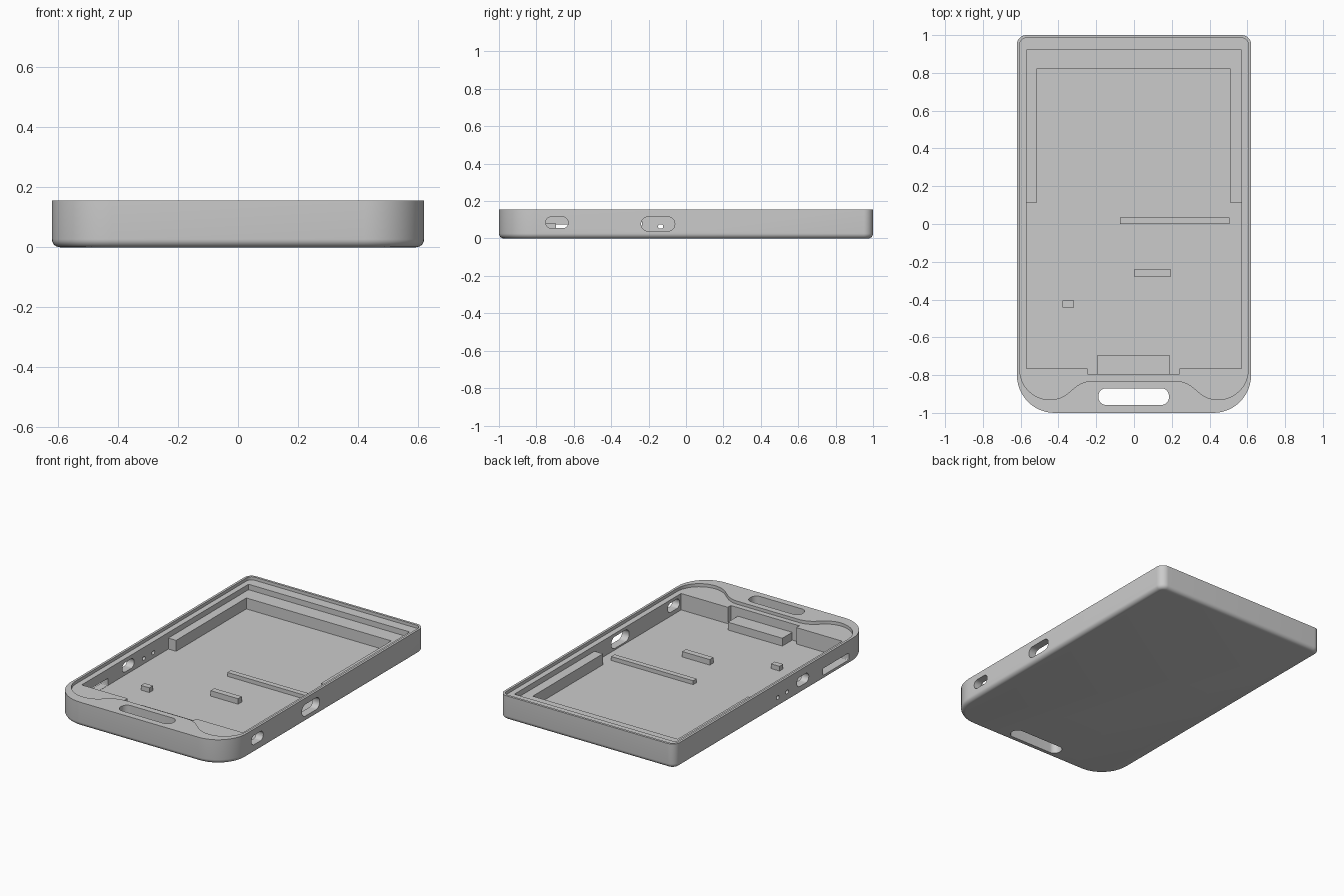
import bpy
import bmesh
import math
from mathutils import Vector

cube = bpy.data.objects.get("Cube")
if cube:
    bpy.data.objects.remove(cube, do_unlink=True)

grey = bpy.data.materials.new("plain grey")
grey.use_nodes = True
COLOUR = (0.6, 0.6, 0.6, 1)
grey.diffuse_color = COLOUR
grey.node_tree.nodes["Principled BSDF"].inputs["Base Color"].default_value = COLOUR


def rounded(corners, steps=12):
    """Polygon of (x, y, radius) corners with each corner turned into an arc."""
    out = []
    for i, (x, y, r) in enumerate(corners):
        p = Vector((x, y))
        if r == 0:
            out.append(p)
            continue
        u = (Vector(corners[i - 1][:2]) - p).normalized()
        v = (Vector(corners[(i + 1) % len(corners)][:2]) - p).normalized()
        half = u.angle(v) / 2
        centre = p + (u + v).normalized() * r / math.sin(half)
        reach = r / math.tan(half)
        a, b = p + u * reach - centre, p + v * reach - centre
        for k in range(steps + 1):
            # Spherical blend of the two radii
            t, sweep = k / steps, math.pi - 2 * half
            blend = a * math.sin((1 - t) * sweep) + b * math.sin(t * sweep)
            out.append(centre + blend / math.sin(sweep))
    return out


def rect(x0, x1, y0, y1, r=0):
    return rounded([(x0, y0, r), (x1, y0, r), (x1, y1, r), (x0, y1, r)])


def loft(name, layers, sideways=False):
    """Solid through (outline, height) layers; sideways runs it along x."""
    bm = bmesh.new()
    rings = []
    for outline, h in layers:
        rings.append([bm.verts.new((h, a, b) if sideways else (a, b, h)) for a, b in outline])
    for low, high in zip(rings, rings[1:]):
        for i in range(len(low)):
            bm.faces.new((low[i - 1], low[i], high[i], high[i - 1]))
    bm.faces.new(rings[0])
    bm.faces.new(rings[-1])
    bmesh.ops.recalc_face_normals(bm, faces=bm.faces)
    mesh = bpy.data.meshes.new(name)
    bm.to_mesh(mesh)
    bm.free()
    mesh.materials.append(grey)
    obj = bpy.data.objects.new(name, mesh)
    bpy.context.collection.objects.link(obj)
    return obj


def prism(name, outline, lo, hi, sideways=False):
    return loft(name, [(outline, lo), (outline, hi)], sideways)


def cut(target, cutter):
    cutter.hide_render = True
    mod = target.modifiers.new("cut", "BOOLEAN")
    mod.operation = "DIFFERENCE"
    mod.solver = "EXACT"
    mod.object = cutter
    bpy.context.view_layer.objects.active = target
    bpy.ops.object.modifier_apply(modifier=mod.name)
    bpy.data.objects.remove(cutter, do_unlink=True)


W, TOP, FLOOR, STEP = 0.62, 0.155, 0.03, 0.135


# Outer tray: tight back corners, broad front corners, rounded bottom edge
def tray_outline(d):
    w, l = W - d, 1 - d
    return rounded([(-w, -l, 0.2 - d), (w, -l, 0.2 - d), (w, l, 0.05 - d), (-w, l, 0.05 - d)])


F = 0.027
layers = []
for k in range(7):
    a = math.pi / 2 * k / 6
    layers.append((tray_outline(F * (1 - math.sin(a))), F * (1 - math.cos(a))))
tray = loft("tray", layers + [(tray_outline(0), TOP)])

# Shallow lid recess with a waved front edge
left = [(0.605, 0.985, 0.035), (0.605, -0.93, 0.16), (0.39, -0.93, 0.15), (0.27, -0.83, 0.15)]
right = [(-x, y, r) for x, y, r in reversed(left)]
cut(tray, prism("recess_cutter", rounded(left + right), STEP, 0.3))

# Deep cavity with a notch at the front
cavity = [(-0.57, 0.92), (-0.57, -0.765), (-0.245, -0.765), (-0.245, -0.795),
          (0.24, -0.795), (0.24, -0.765), (0.57, -0.765), (0.57, 0.92)]
cut(tray, prism("cavity_cutter", cavity, FLOOR, 0.3))

# Strap slot through the front bar
cut(tray, prism("strap_cutter", rect(-0.188, 0.185, -0.958, -0.87, 0.04), -0.1, 0.3))

# Side openings: side, y range, z range, corner radius
openings = [
    (1, -0.75, -0.63, 0.055, 0.115, 0.029),
    (1, -0.24, -0.06, 0.04, 0.115, 0.036),
    (-1, -0.355, -0.235, 0.05, 0.11, 0.029),
    (-1, -0.76, -0.5, 0.031, 0.075, 0.005),
    (-1, -0.15, -0.122, 0.053, 0.075, 0.01),
    (-1, -0.055, -0.027, 0.053, 0.075, 0.01),
]
for side, y0, y1, z0, z1, r in openings:
    cut(tray, prism("opening_cutter", rect(y0, y1, z0, z1, r), side * 0.5, side * 0.7, True))

# Raised U-shaped ledge round the back half
ledge = [(-0.575, 0.11), (-0.515, 0.11), (-0.515, 0.82), (0.51, 0.82),
         (0.51, 0.11), (0.575, 0.11), (0.575, 0.925), (-0.575, 0.925)]
prism("screen_ledge", ledge, FLOOR - 0.005, 0.1)

# Blocks standing on the floor
blocks = {
    "long_rib": (-0.075, 0.505, 0.0, 0.035, 0.055),
    "short_rib": (0.0, 0.195, -0.278, -0.24, 0.065),
    "small_post": (-0.378, -0.318, -0.442, -0.405, 0.06),
    "front_block": (-0.195, 0.19, -0.8, -0.695, 0.08),
}
for name, (x0, x1, y0, y1, z) in blocks.items():
    prism(name, rect(x0, x1, y0, y1), FLOOR - 0.005, z)

# Smooth the rounded tray while keeping its edges crisp
bpy.ops.object.select_all(action="DESELECT")
tray.select_set(True)
bpy.context.view_layer.objects.active = tray
bpy.ops.object.shade_smooth_by_angle(angle=math.radians(30))
